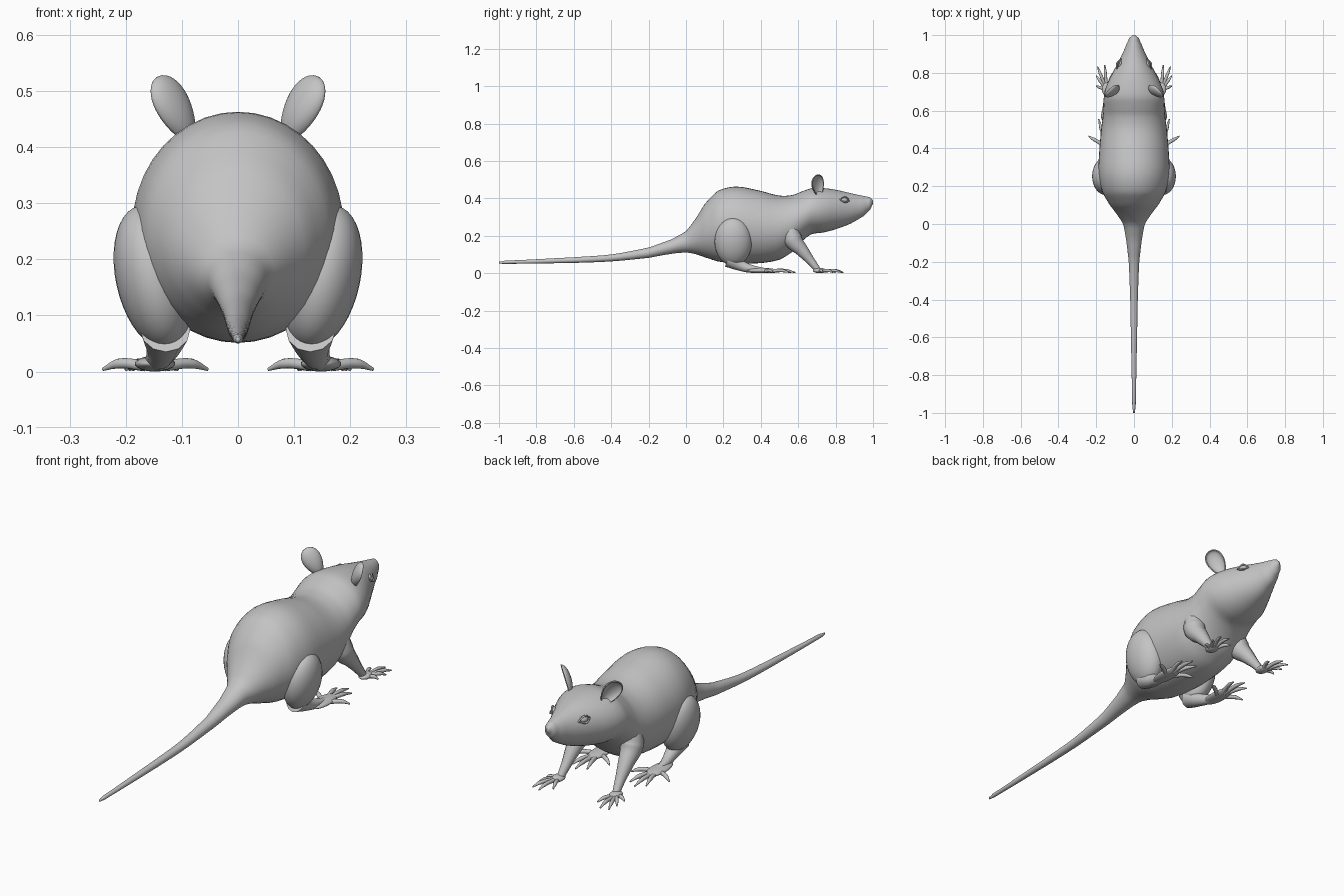
import bpy, bmesh, math
from mathutils import Matrix, Vector, Euler

if "Cube" in bpy.data.objects:
    bpy.data.objects.remove(bpy.data.objects["Cube"], do_unlink=True)

fur = bpy.data.materials.new("plain_grey")
fur.use_nodes = True
grey = (0.55, 0.55, 0.55, 1)
fur.diffuse_color = grey
fur.node_tree.nodes["Principled BSDF"].inputs["Base Color"].default_value = grey


def finish(obj, mirrored):
    """Give an object its material, smooth shading and optional left-right mirror."""
    obj.data.materials.clear()
    obj.data.materials.append(fur)
    for poly in obj.data.polygons:
        poly.use_smooth = True
    if mirrored:
        obj.modifiers.new("mirror", "MIRROR").use_mirror_merge = False
    return obj


def from_bmesh(name, bm, mirrored=True):
    bmesh.ops.recalc_face_normals(bm, faces=bm.faces)
    mesh = bpy.data.meshes.new(name)
    bm.to_mesh(mesh)
    bm.free()
    obj = bpy.data.objects.new(name, mesh)
    bpy.context.collection.objects.link(obj)
    return finish(obj, mirrored)


def ellipsoid(name, centre, radii, turn=(0, 0, 0)):
    bm = bmesh.new()
    place = (Matrix.Translation(centre) @ Euler([math.radians(a) for a in turn]).to_matrix().to_4x4()
             @ Matrix.Diagonal((*radii, 1)))
    bmesh.ops.create_uvsphere(bm, u_segments=32, v_segments=20, radius=1, matrix=place)
    return from_bmesh(name, bm)


def limb(name, points):
    """Smooth tapered tube through (x, y, z, radius) points, as a mesh."""
    curve = bpy.data.curves.new(name, "CURVE")
    curve.dimensions = "3D"
    curve.bevel_depth = 1
    curve.bevel_resolution = 4
    curve.resolution_u = 8
    curve.use_fill_caps = True
    spline = curve.splines.new("BEZIER")
    spline.bezier_points.add(len(points) - 1)
    for knot, (x, y, z, r) in zip(spline.bezier_points, points):
        knot.co = (x, y, z)
        knot.radius = r
        knot.handle_left_type = knot.handle_right_type = "AUTO"
    obj = bpy.data.objects.new(name, curve)
    bpy.context.collection.objects.link(obj)
    bpy.ops.object.select_all(action="DESELECT")
    obj.select_set(True)
    bpy.context.view_layer.objects.active = obj
    bpy.ops.object.convert(target="MESH")
    return finish(bpy.context.view_layer.objects.active, True)


def digits(name, palm, tips, r, spread, lift):
    """Fan of toes from a palm centre to tips on the ground."""
    for i, (x, y) in enumerate(tips):
        tip = Vector((x, y, 0.004))
        root = Vector(palm)
        start = root.lerp(tip, spread)
        mid = root.lerp(tip, 0.7)
        limb(f"{name}_{i + 1}", [(*start, r * 1.1), (mid.x, mid.y, lift, r), (*tip, 0.003)])


def catmull(a, b, c, d, t):
    return b + t / 2 * (c - a + t * (2 * a - 5 * b + 4 * c - d + t * (3 * (b - c) + d - a)))


# Tail, body and head in one loft: y, top, bottom, half width
stations = [
    (-1, .062, .052, .004), (-.97, .067, .05, .009), (-.6, .085, .055, .016),
    (-.4, .10, .063, .02), (-.2, .137, .082, .028), (-.08, .18, .103, .042),
    (0, .225, .11, .058), (.05, .29, .102, .09), (.1, .37, .085, .128),
    (.17, .44, .063, .168), (.27, .463, .052, .188), (.4, .44, .054, .183),
    (.5, .415, .072, .174), (.57, .418, .115, .165), (.62, .437, .17, .161),
    (.67, .454, .208, .16), (.73, .455, .217, .146), (.8, .446, .235, .113),
    (.88, .428, .265, .072), (.95, .413, .305, .041), (.985, .405, .34, .025),
    (1, .39, .37, .008),
]
bm = bmesh.new()
rings, sides, steps = [], 40, 4
last = len(stations) - 1
for i in range(last):
    around = [stations[min(max(k, 0), last)] for k in range(i - 1, i + 3)]
    for s in range(steps + (i == last - 1)):
        y, top, low, w = [catmull(*vals, s / steps) for vals in zip(*around)]
        y = around[1][0] + (around[2][0] - around[1][0]) * s / steps
        turns = [math.tau * k / sides for k in range(sides)]
        rings.append([bm.verts.new((w * math.cos(a), y, (top + low) / 2 + (top - low) / 2 * math.sin(a)))
                      for a in turns])
for a, b in zip(rings, rings[1:]):
    for k in range(sides):
        n = (k + 1) % sides
        bm.faces.new((a[k], a[n], b[n], b[k]))
bm.faces.new(rings[0])
bm.faces.new(rings[-1])
from_bmesh("body_head_and_tail", bm, mirrored=False)

# Hind legs
ellipsoid("thighs", (.15, .253, .168), (.068, .1, .13), (0, 12, 0))
limb("hind_shanks", [(.13, .23, .075, .045), (.135, .3, .038, .028),
                     (.145, .36, .021, .02), (.15, .43, .014, .012)])
ellipsoid("hind_feet", (.148, .405, .014), (.036, .085, .014))
digits("hind_toes", (.148, .41, .012),
       [(.241, .465), (.187, .555), (.15, .585), (.108, .56), (.054, .475)], .009, .2, .014)

# Front legs
limb("front_legs", [(.105, .555, .27, .03), (.118, .56, .23, .046), (.126, .572, .18, .05),
                    (.132, .622, .12, .034), (.136, .67, .062, .022), (.14, .705, .018, .016)])
ellipsoid("front_paws", (.145, .715, .014), (.026, .036, .014))
digits("front_toes", (.145, .71, .014),
       [(.2, .73), (.2, .785), (.193, .833), (.155, .842), (.112, .8)], .008, .2, .014)

# Cupped ears opening forward and outward
facing = Vector((.7, .68, -.25)).normalized()
across = facing.cross(Vector((.48, -.15, .86))).normalized()
along = across.cross(facing)
bm = bmesh.new()
bmesh.ops.create_uvsphere(bm, u_segments=32, v_segments=20, radius=1)
bmesh.ops.delete(bm, geom=[v for v in bm.verts if v.co.y > 0.01], context="VERTS")
for v in bm.verts:
    x, y, z = v.co
    v.co = (Vector((.116, .708, .468)) + across * x * .038 * (1 + .25 * z)
            + facing * y * .024 + along * z * .062)
ears = from_bmesh("ears", bm)
shell = ears.modifiers.new("thickness", "SOLIDIFY")
shell.thickness = 0.005
shell.offset = 0

# Eyes with rounded lids
ellipsoid("eyes", (.077, .848, .392), (.011, .019, .014), (0, -20, 28))
for name, bulge in (("upper_eyelids", .016), ("lower_eyelids", -.012)):
    limb(name, [(.068, .875, .388, .003), (.087 - bulge / 3, .85, .392 + bulge, .004),
                (.091, .823, .393, .003)])
